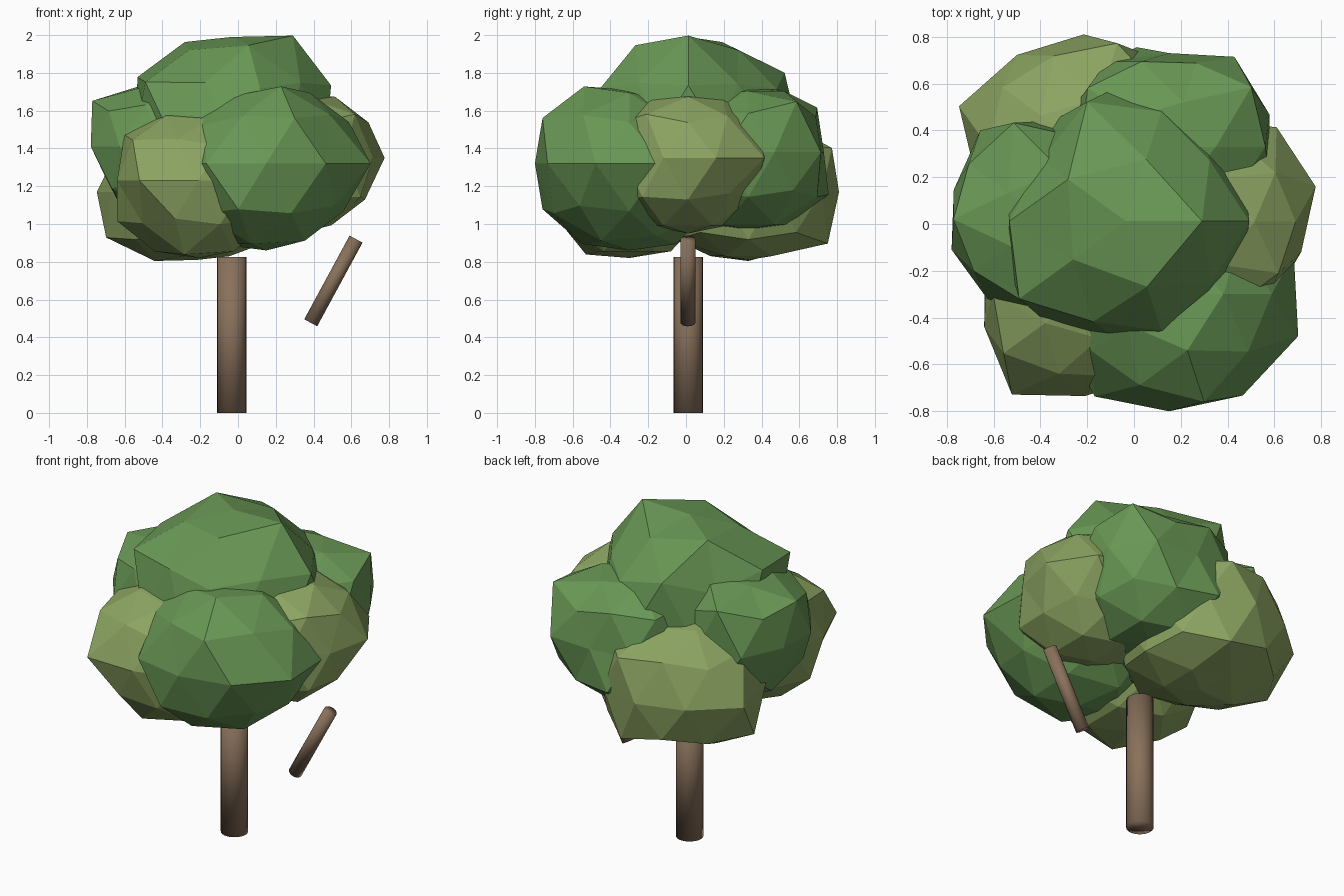
import bpy, bmesh
from math import sin, cos, radians
from mathutils import Vector


def material(name, rgb):
    m = bpy.data.materials.new(name)
    m.diffuse_color = (*rgb, 1)
    return m


GREEN = material("leaf_green", (0.14, 0.31, 0.09))
OLIVE = material("leaf_olive", (0.26, 0.37, 0.12))
BARK = material("bark", (0.25, 0.165, 0.105))


def foliage(name, centre, radius, mat, lumps):
    # faceted ball; lumps = (elevation, azimuth, radius) of single corners
    bm = bmesh.new()
    bmesh.ops.create_icosphere(bm, subdivisions=2, radius=1)
    dirs = {v: v.co.normalized() for v in bm.verts}
    size = {v: radius for v in bm.verts}
    for el, az, r in lumps:
        e, a = radians(el), radians(az)
        d = Vector((cos(e) * cos(a), cos(e) * sin(a), sin(e)))
        size[max(dirs, key=lambda v: dirs[v].dot(d))] = r
    for v in bm.verts:
        v.co = Vector(centre) + dirs[v] * size[v]
    me = bpy.data.meshes.new(name)
    bm.to_mesh(me)
    bm.free()
    me.materials.append(mat)
    bpy.context.collection.objects.link(bpy.data.objects.new(name, me))


def limb(name, start, end, radius):
    # round capped post between two points
    a, b = Vector(start), Vector(end)
    bpy.ops.mesh.primitive_cylinder_add(vertices=24, radius=radius,
                                        depth=(b - a).length, location=(a + b) / 2)
    ob = bpy.context.object
    ob.name = name
    ob.rotation_euler = (b - a).to_track_quat('Z', 'Y').to_euler()
    ob.data.materials.append(BARK)
    bpy.ops.object.shade_smooth()


# Trunk and loose side branch
limb("trunk", (-0.033, 0.012, 0), (-0.033, 0.012, 0.825), 0.077)
limb("branch", (0.385, 0.01, 0.477), (0.625, 0.01, 0.92), 0.039)

# Canopy clumps; corner rows sit at elevation 90, 58, 32, 27, 0 and mirrored below
foliage("crown_top", (-0.035, 0.012, 1.47), 0.53, GREEN, [
    (90, 0, 0.52), (58, 0, 0.62), (58, 72, 0.53), (58, 144, 0.58), (58, -72, 0.56),
    (32, 108, 0.63), (32, 180, 0.585), (32, 36, 0.52), (32, -36, 0.53),
    (27, 0, 0.59), (27, 72, 0.55), (27, 144, 0.5), (27, -72, 0.55), (27, -144, 0.63),
    (0, 90, 0.59), (0, -126, 0.55)])
foliage("crown_front_right", (0.15, -0.30, 1.32), 0.50, GREEN, [
    (90, 0, 0.39), (58, 0, 0.44), (58, 72, 0.40), (58, 144, 0.40), (58, -144, 0.42),
    (58, -72, 0.48), (32, -108, 0.48), (32, -36, 0.49), (27, -72, 0.54),
    (27, -144, 0.46), (32, 36, 0.44), (27, 0, 0.49),
    (0, -126, 0.54), (0, -90, 0.50), (0, -54, 0.535), (0, -18, 0.58), (0, 18, 0.56),
    (-32, 0, 0.48), (-27, 36, 0.45),
    (-27, -108, 0.54), (-32, -72, 0.5), (-58, -36, 0.48), (-58, 36, 0.45), (-90, 0, 0.46)])
foliage("crown_back_right", (0.15, 0.33, 1.38), 0.45, GREEN, [
    (90, 0, 0.34), (58, 0, 0.38), (58, 72, 0.38), (58, 144, 0.40), (58, -72, 0.36),
    (32, 36, 0.51), (27, 0, 0.46), (0, 54, 0.475), (0, 90, 0.40), (32, -36, 0.40),
    (0, 18, 0.45), (-27, 108, 0.50), (27, 72, 0.42), (27, 144, 0.48), (-90, 0, 0.41)])
foliage("crown_left", (-0.38, 0.02, 1.41), 0.42, GREEN, [
    (90, 0, 0.35), (32, 180, 0.46), (0, 162, 0.41), (0, -162, 0.42), (0, 126, 0.47),
    (32, 108, 0.51), (27, 144, 0.45), (-27, 108, 0.47), (-27, 180, 0.36),
    (58, 144, 0.37), (58, -144, 0.36)])
foliage("crown_front_left", (-0.21, -0.30, 1.23), 0.44, OLIVE, [
    (90, 0, 0.37), (58, -144, 0.40), (58, -72, 0.38), (27, -72, 0.41), (32, -108, 0.42),
    (27, -144, 0.48), (32, 180, 0.46), (0, -126, 0.53), (0, -90, 0.435), (0, -162, 0.452),
    (-32, -144, 0.43), (-27, 180, 0.48), (-27, -108, 0.45), (-58, -108, 0.46),
    (-90, 0, 0.41)])
foliage("crown_right", (0.315, 0.01, 1.35), 0.42, OLIVE, [
    (90, 0, 0.34), (58, 0, 0.38), (58, 72, 0.37), (58, -72, 0.37), (27, 0, 0.42),
    (0, 18, 0.485), (0, 54, 0.50), (0, -18, 0.42), (-27, -36, 0.46), (32, -36, 0.44),
    (-90, 0, 0.40)])
foliage("crown_back_left", (-0.215, 0.33, 1.17), 0.48, OLIVE, [
    (90, 0, 0.40), (58, 72, 0.42), (58, 144, 0.43),
    (27, 72, 0.52), (0, 126, 0.485), (0, 162, 0.56), (0, 90, 0.48), (-27, 180, 0.54),
    (-32, 72, 0.52), (-58, 108, 0.37), (-58, 180, 0.43), (-58, 36, 0.40), (-58, -36, 0.40),
    (-58, -108, 0.40), (-90, 0, 0.36)])
